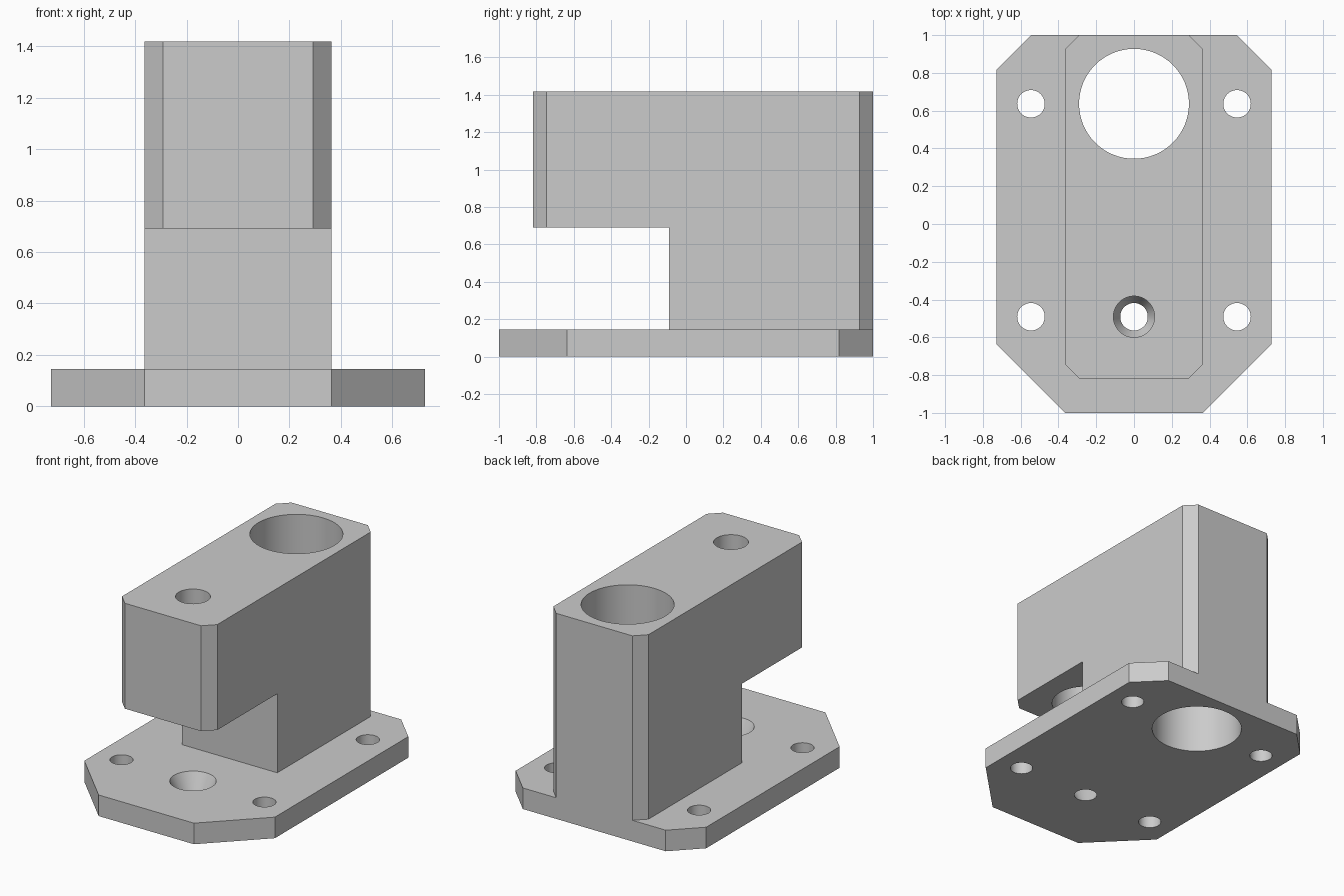
import bpy, bmesh, math

if "Cube" in bpy.data.objects:
    bpy.data.objects.remove(bpy.data.objects["Cube"], do_unlink=True)

U = 2 / 55  # design unit: the part is 55 units long
Y0 = -27.5  # front edge of the plate

grey = bpy.data.materials.new("plain grey")
grey.use_nodes = True
grey.diffuse_color = (0.6, 0.6, 0.6, 1)
grey.node_tree.nodes["Principled BSDF"].inputs["Base Color"].default_value = (0.6, 0.6, 0.6, 1)


def make_object(name, bm):
    bmesh.ops.recalc_face_normals(bm, faces=bm.faces)
    mesh = bpy.data.meshes.new(name)
    bm.to_mesh(mesh)
    bm.free()
    mesh.materials.append(grey)
    obj = bpy.data.objects.new(name, mesh)
    bpy.context.collection.objects.link(obj)
    return obj


def prism(name, half_outline, z0, z1):
    """Extrude an outline mirrored across x = 0."""
    outline = half_outline + [(-x, y) for x, y in reversed(half_outline)]
    bm = bmesh.new()
    face = bm.faces.new([bm.verts.new((x * U, y * U, z0 * U)) for x, y in outline])
    top = bmesh.ops.extrude_face_region(bm, geom=[face])["geom"]
    bmesh.ops.translate(bm, verts=[v for v in top if isinstance(v, bmesh.types.BMVert)],
                        vec=(0, 0, (z1 - z0) * U))
    return make_object(name, bm)


def drill(obj, x, y, z0, z1, r0, r1=None, sides=48):
    """Cut a round or tapered hole from z0 (radius r0) to z1 (radius r1)."""
    bm = bmesh.new()
    bmesh.ops.create_cone(bm, cap_ends=True, segments=sides, radius1=r0 * U,
                          radius2=(r0 if r1 is None else r1) * U, depth=(z1 - z0) * U)
    bmesh.ops.translate(bm, verts=bm.verts, vec=(x * U, y * U, (z0 + z1) / 2 * U))
    cut(obj, make_object("hole_cutter", bm))


def cut(obj, cutter):
    cutter.hide_render = True
    mod = obj.modifiers.new("cut", "BOOLEAN")
    mod.operation = "DIFFERENCE"
    mod.solver = "EXACT"
    mod.object = cutter
    bpy.context.view_layer.objects.active = obj
    bpy.ops.object.modifier_apply(modifier=mod.name)
    bpy.data.objects.remove(cutter, do_unlink=True)


# Base plate with clipped corners
base = prism("base_plate", [(10, Y0), (20, Y0 + 10), (20, -Y0 - 5), (15, -Y0)], 0, 4)

# Upright block with bevelled vertical edges, notched under the front arm
block = prism("arm_block", [(8, -22.5), (10, -20.5), (10, -Y0 - 2), (8, -Y0)], 4, 39)
cut(block, prism("notch_cutter", [(15, -30), (15, -2.5)], 0, 19))

# Main bore through both parts
for part in (base, block):
    drill(part, 0, 17.5, -2, 42, 8, sides=64)

# Four mounting holes
for x in (-15, 15):
    for y in (-13.5, 17.5):
        drill(base, x, y, -2, 6, 2)

# Tapered hole in the plate, extended past both faces
drill(base, 0, -13.5, -1, 5, 1.5, 4.5)

# Arm hole with a wider pocket below
drill(block, 0, -13.5, 17, 42, 3)
drill(block, 0, -13.5, 17, 29, 6)

# Smooth hole walls, sharp edges
for part in (base, block):
    bpy.ops.object.select_all(action="DESELECT")
    part.select_set(True)
    bpy.context.view_layer.objects.active = part
    bpy.ops.object.shade_smooth_by_angle(angle=math.radians(30))
